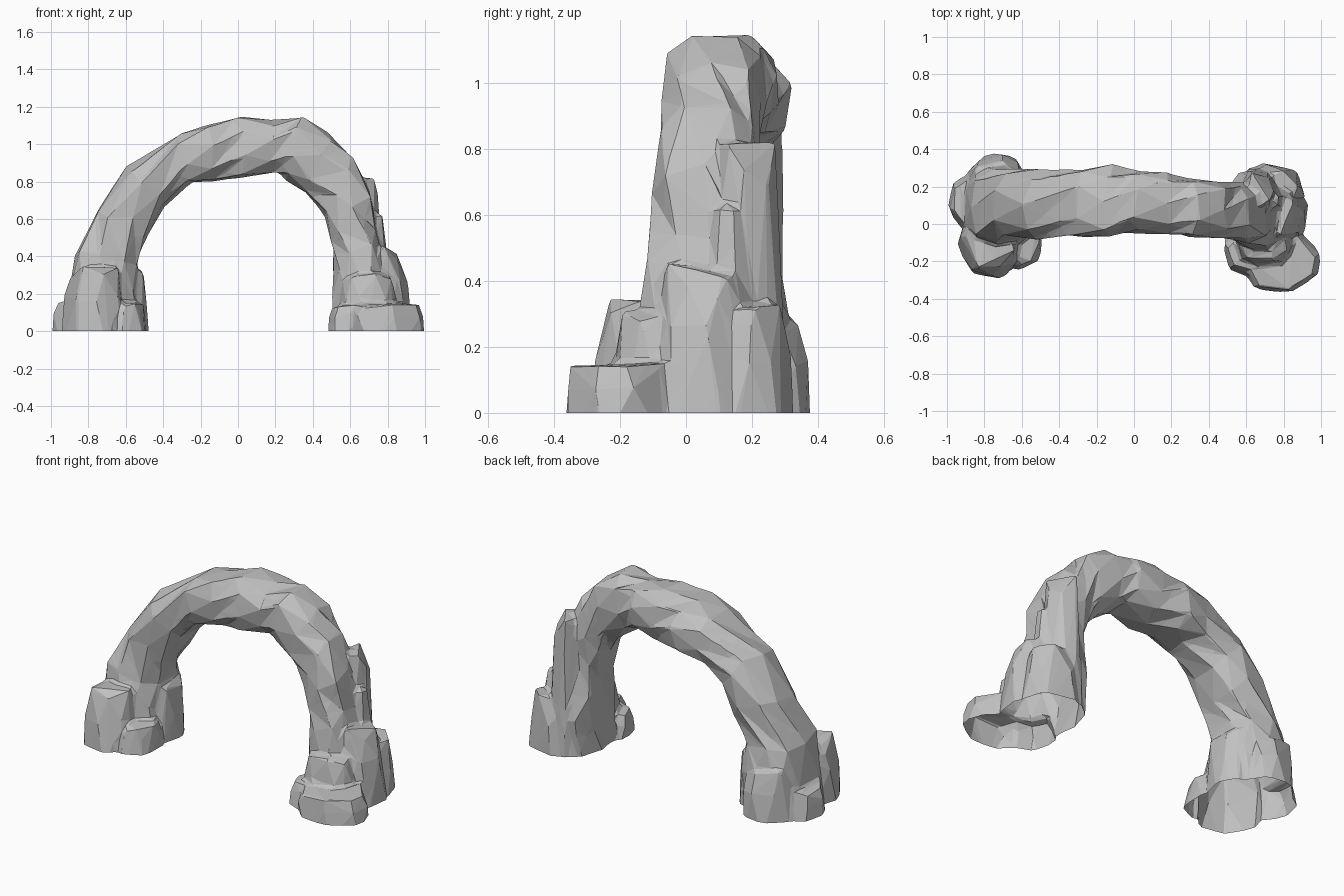
import bpy, bmesh, math, random
from mathutils import Vector

random.seed(5)
cube = bpy.data.objects.get("Cube")
if cube:
    bpy.data.objects.remove(cube, do_unlink=True)

stone = bpy.data.materials.new("grey stone")
stone.use_nodes = True
grey = (0.53, 0.53, 0.53, 1)
stone.diffuse_color = grey
stone.node_tree.nodes["Principled BSDF"].inputs["Base Color"].default_value = grey

# Arch stations: outer x, outer z, inner x, inner z, front y, back y
STATIONS = [
    (-.94, -.1, -.5, -.1, -.14, .32),
    (-.91, .2, -.52, .2, -.12, .31),
    (-.87, .43, -.53, .36, -.1, .28),
    (-.75, .66, -.46, .54, -.08, .28),
    (-.57, .89, -.38, .68, -.08, .29),
    (-.31, 1.06, -.27, .79, -.07, .3),
    (-.14, 1.11, -.12, .8, -.07, .31),
    (.02, 1.14, .03, .82, -.05, .28),
    (.19, 1.13, .2, .85, -.05, .27),
    (.35, 1.15, .28, .81, -.06, .24),
    (.5, 1.06, .37, .74, -.07, .22),
    (.62, .93, .44, .62, -.09, .22),
    (.72, .74, .48, .49, -.1, .22),
    (.75, .52, .51, .34, -.13, .24),
    (.82, .25, .51, .18, -.14, .28),
    (.88, -.1, .49, -.1, -.16, .3),
]

# Boulders: left and right x, front and back y, top z, width of the top
BOULDERS = [
    (-.95, -.6, -.3, .1, .35, .7),     # right foot, front
    (-.74, -.49, -.26, .1, .16, .75),  # right foot, front inside
    (-.7, -.47, -.03, .25, .34, .8),   # right foot, inner step
    (-1, -.72, -.03, .29, .18, .8),    # right foot, outside
    (-.9, -.56, .05, .38, .31, .75),   # right foot, back
    (.56, 1, -.37, -.03, .16, .85),    # left foot, front slab
    (.48, .8, -.28, .02, .15, .75),    # left foot, inside
    (.54, .88, -.25, .05, .34, .7),    # left foot, middle step
    (.56, .94, -.14, .26, .47, .58),   # left foot, outer bulk
    (.53, .92, 0, .33, .33, .75),      # left foot, back bulk
    (.55, .77, .06, .31, .83, .75),    # tall slab behind the leg
    (.6, .83, .02, .25, .66, .5),      # outer shoulder
]


def power(v, e):
    return math.copysign(abs(v) ** e, v)


def add_arch(bm, sides=9):
    rings = []
    for i, (ox, oz, ix, iz, y0, y1) in enumerate(STATIONS):
        outer, inner = Vector((ox, 0, oz)), Vector((ix, 0, iz))
        mid, radial = (outer + inner) / 2, (outer - inner) / 2
        along = Vector((-radial.z, 0, radial.x)).normalized()
        ring = []
        for k in range(sides):
            a = math.tau * (k + 0.5 * (i % 2)) / sides
            grow = random.uniform(0.95, 1.1)
            p = mid + radial * power(math.cos(a), 0.8) * grow
            p += along * random.uniform(-0.03, 0.03)
            p.y = (y0 + y1) / 2 + (y1 - y0) / 2 * power(math.sin(a), 0.75) * grow
            ring.append(bm.verts.new(p))
        rings.append(ring)
    for a, b in zip(rings, rings[1:]):
        for k in range(sides):
            n = (k + 1) % sides
            bm.faces.new((a[k], a[n], b[n], b[k]))
    bm.faces.new(rings[0])
    bm.faces.new(rings[-1])


def add_boulder(bm, x0, x1, y0, y1, top, taper, sides=7):
    # Three uneven rings, from the broad foot to the narrower top
    points = []
    for height, radius in ((-0.1, 1), (top * 0.55, 0.5 + taper * 0.5), (top, taper)):
        turn = random.uniform(0, 1)
        for k in range(sides):
            a = math.tau * (k + turn + random.uniform(-0.25, 0.25)) / sides
            r = radius * random.uniform(0.95, 1.05)
            z = height - random.uniform(0, 0.2) * max(height, 0)
            points.append(Vector((power(math.cos(a), 0.9) * r, power(math.sin(a), 0.9) * r, z)))
    # Fit the chunk to its own bounds
    for axis, (low, high) in enumerate(((x0, x1), (y0, y1))):
        least, most = min(p[axis] for p in points), max(p[axis] for p in points)
        for p in points:
            p[axis] = low + (p[axis] - least) * (high - low) / (most - least)
    hull = bmesh.ops.convex_hull(bm, input=[bm.verts.new(p) for p in points])
    spare = [v for v in hull["geom_interior"] if isinstance(v, bmesh.types.BMVert)]
    bmesh.ops.delete(bm, geom=spare, context="VERTS")


# Assemble overlapping rock masses
bm = bmesh.new()
add_arch(bm)
for boulder in BOULDERS:
    add_boulder(bm, *boulder)
bmesh.ops.recalc_face_normals(bm, faces=bm.faces)
mesh = bpy.data.meshes.new("rock_arch")
bm.to_mesh(mesh)
arch = bpy.data.objects.new("rock_arch", mesh)
bpy.context.collection.objects.link(arch)

# Fuse them into one skin, then reduce it to coarse facets
fuse = arch.modifiers.new("fuse", "REMESH")
fuse.mode = "VOXEL"
fuse.voxel_size = 0.014
facet = arch.modifiers.new("facet", "DECIMATE")
facet.ratio = 0.025
graph = bpy.context.evaluated_depsgraph_get()
solid = bpy.data.meshes.new_from_object(arch.evaluated_get(graph))
arch.modifiers.clear()

# Cut the feet at the ground and leave them open underneath
bm.clear()
bm.from_mesh(solid)
bmesh.ops.bisect_plane(bm, geom=bm.verts[:] + bm.edges[:] + bm.faces[:],
                       plane_co=(0, 0, 0), plane_no=(0, 0, -1), clear_outer=True)
for f in bm.faces:
    f.smooth = False
bm.to_mesh(mesh)
bm.free()
mesh.materials.clear()
mesh.materials.append(stone)
bpy.data.meshes.remove(solid)
